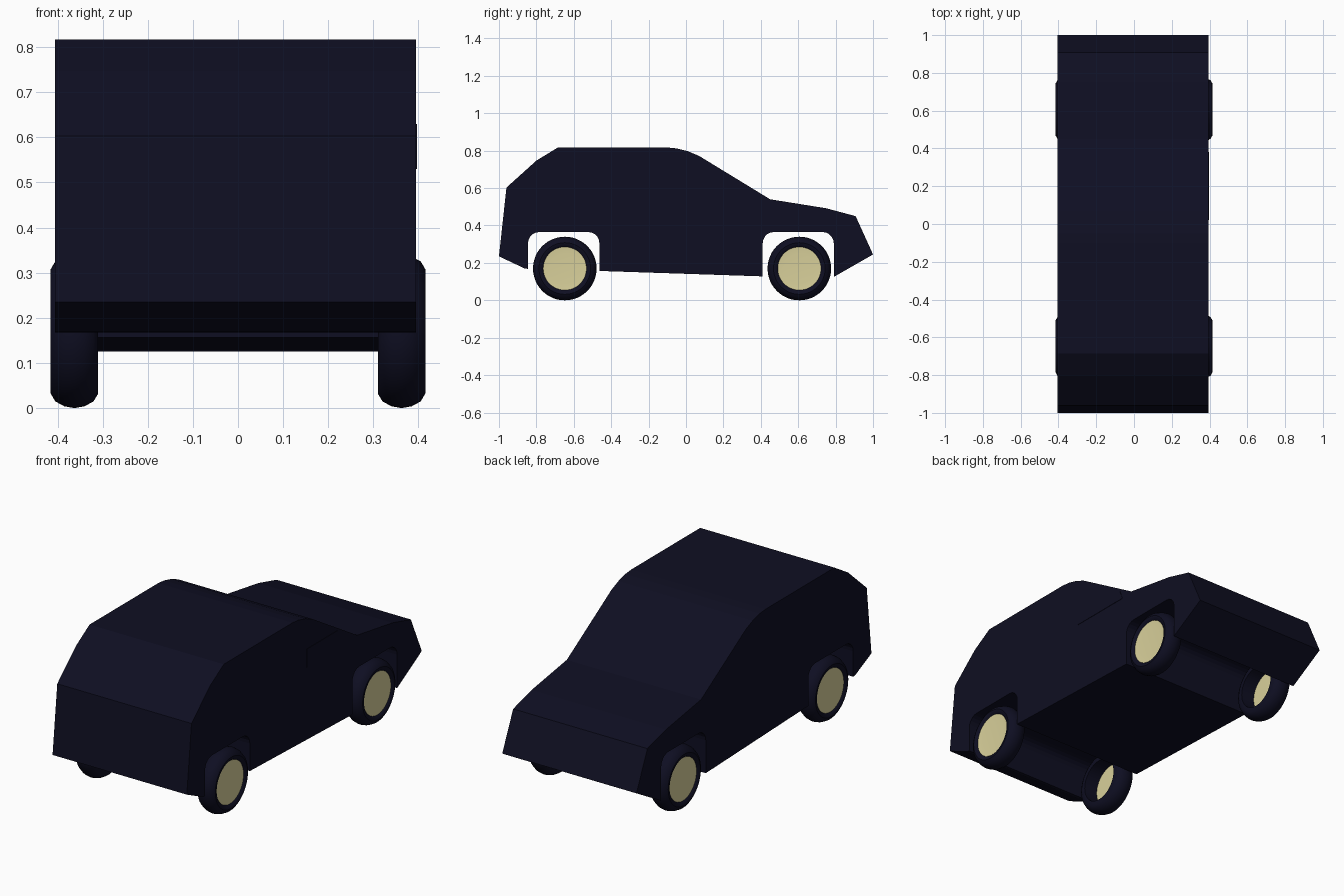
import bpy, bmesh, math

if "Cube" in bpy.data.objects:
    bpy.data.objects.remove(bpy.data.objects["Cube"])


def material(name, rgb):
    m = bpy.data.materials.new(name)
    m.diffuse_color = (*rgb, 1)
    m.use_nodes = True
    m.node_tree.nodes["Principled BSDF"].inputs["Base Color"].default_value = m.diffuse_color
    return m


navy = material("dark navy", (0.0045, 0.0045, 0.016))
cream = material("cream", (0.69, 0.63, 0.325))


def finish(name, bm, mat):
    bmesh.ops.remove_doubles(bm, verts=bm.verts, dist=1e-5)
    bmesh.ops.recalc_face_normals(bm, faces=bm.faces)
    me = bpy.data.meshes.new(name)
    bm.to_mesh(me)
    bm.free()
    ob = bpy.data.objects.new(name, me)
    me.materials.append(mat)
    bpy.context.collection.objects.link(ob)
    return ob


def smooth(ob, angle):
    bpy.ops.object.select_all(action='DESELECT')
    ob.select_set(True)
    bpy.context.view_layer.objects.active = ob
    bpy.ops.object.shade_smooth_by_angle(angle=math.radians(angle))


def extrude_profile(name, pts, x0, x1, mat):
    """Side outline (y, z) extruded across x."""
    bm = bmesh.new()
    face = bm.faces.new([bm.verts.new((x0, y, z)) for y, z in pts])
    ext = bmesh.ops.extrude_face_region(bm, geom=[face], use_keep_orig=True)
    for v in ext["geom"]:
        if isinstance(v, bmesh.types.BMVert):
            v.co.x = x1
    bmesh.ops.triangulate(bm, faces=[f for f in bm.faces if len(f.verts) > 4])
    return finish(name, bm, mat)


def arch(y0, y1, z0, z1, top=0.365, r=0.06):
    """Wheel opening with rounded upper corners, from front (y1) to rear (y0)."""
    pts = [(y1, z1)]
    for cy, start in ((y1 - r, 0), (y0 + r, 90)):
        for i in range(6):
            a = math.radians(start + 18 * i)
            pts.append((cy + r * math.cos(a), top - r + r * math.sin(a)))
    return pts + [(y0, z0)]


# Body: one side outline with both wheel openings running right through
outline = [(-1, 0.235), (-0.96, 0.603), (-0.80, 0.747), (-0.685, 0.817),
           (-0.10, 0.817), (-0.05, 0.812), (0.01, 0.797), (0.07, 0.772),
           (0.45, 0.54), (0.75, 0.492), (0.907, 0.45), (1, 0.245)]
outline += arch(0.41, 0.79, 0.128, 0.125)
outline += arch(-0.845, -0.463, 0.168, 0.157)
outline += [(-0.862, 0.17)]
extrude_profile("body", outline, -0.405, 0.395, navy)

# Thin side window plate on the right
extrude_profile("side_window", [(0.02, 0.53), (0.38, 0.53), (0.36, 0.58),
                                (0.28, 0.63), (0.02, 0.63)], 0.394, 0.397, navy)


def lathe(name, pts, side, y, mat, closed):
    """Revolve (x, radius) points round the wheel axle."""
    bm = bmesh.new()
    vs = [bm.verts.new((side * x, y, 0.17 + r)) for x, r in pts]
    n = len(vs)
    edges = [bm.edges.new((vs[i], vs[(i + 1) % n])) for i in range(n if closed else n - 1)]
    bmesh.ops.spin(bm, geom=vs + edges, cent=(0, y, 0.17), axis=(1, 0, 0),
                   angle=math.tau, steps=48, use_merge=True)
    smooth(finish(name, bm, mat), 40)


tyre = [(0.31, 0.115), (0.31, 0.138), (0.32, 0.155), (0.34, 0.166), (0.3625, 0.17),
        (0.385, 0.166), (0.405, 0.155), (0.415, 0.138), (0.412, 0.122), (0.404, 0.115)]
hub = [(0.405, 0), (0.403, 0.08), (0.406, 0.1155), (0.39, 0.1155), (0.388, 0)]

# Wheels
for side, s in (("right", 1), ("left", -1)):
    for end, y in (("rear", -0.648), ("front", 0.606)):
        lathe(f"{end}_{side}_tyre", tyre, s, y, navy, True)
        lathe(f"{end}_{side}_hub", hub, s, y, cream, False)
